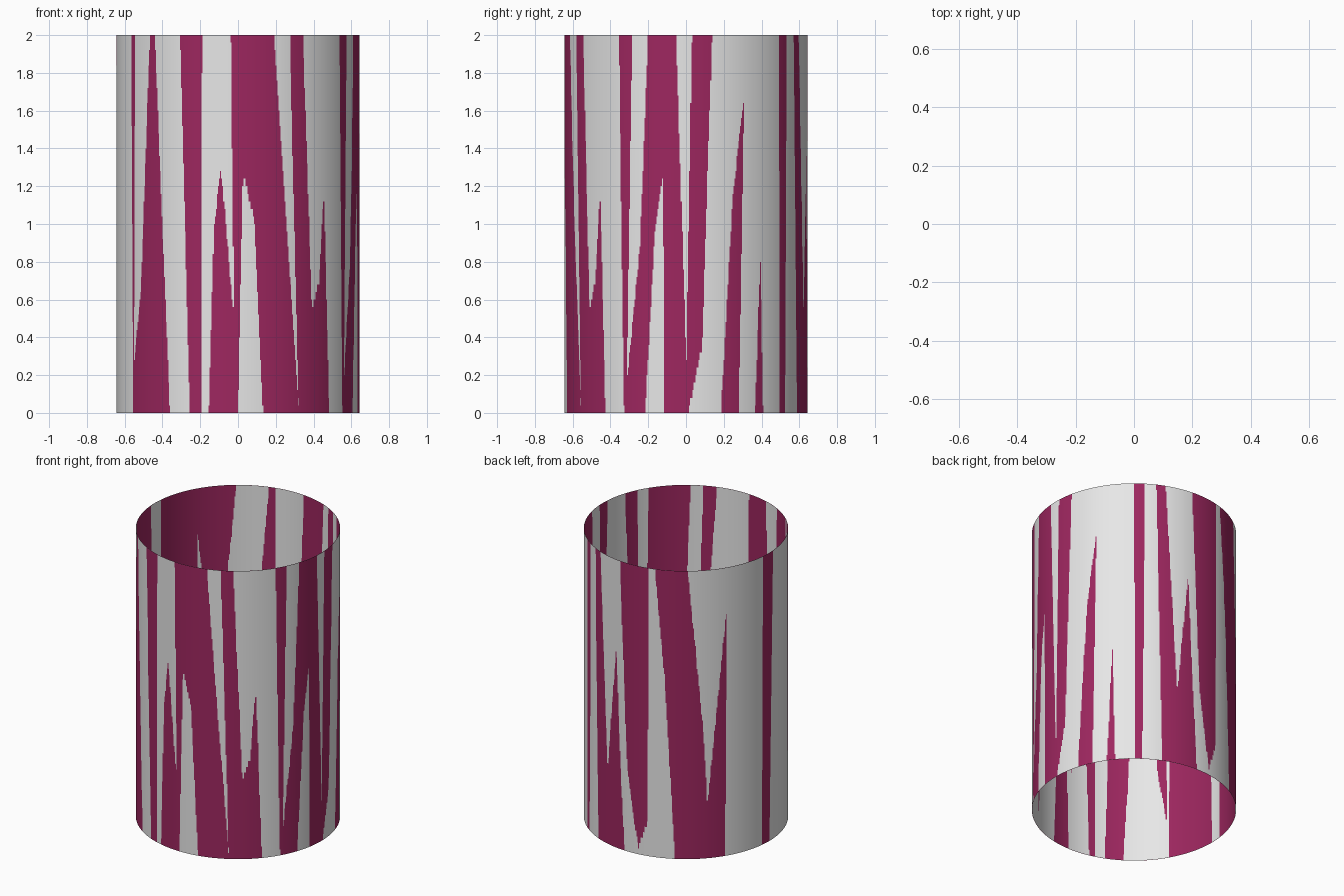
import bpy, bmesh, math

if "Cube" in bpy.data.objects:
    bpy.data.objects.remove(bpy.data.objects["Cube"])

R, H = 0.643, 2.0          # outer radius, height
COLS, ROWS = 720, 50


def material(name, rgb):
    m = bpy.data.materials.new(name)
    m.diffuse_color = (*rgb, 1)
    m.use_nodes = True
    m.node_tree.nodes["Principled BSDF"].inputs["Base Color"].default_value = m.diffuse_color
    return m


GREY = material("light grey", (0.8, 0.8, 0.8))
MAGENTA = material("dark magenta", (0.34, 0.02, 0.115))


def band(top0, top1, low0, low1):
    """Stripe running the full height."""
    return [(top0, H), (low0, 0), (low1, 0), (top1, H)]


# Stripe outlines as (angle in degrees from the front, height)
front = [
    [(-61.7, 2), (-59.8, 0), (-34, 0), (-43.1, 2), (-46.4, 2), (-53, .65), (-58.9, .25), (-58, 2)],
    band(-28.5, -17.2, -23.3, -17.7),
    [(-3.3, 2), (-1.9, .5), (-8, 1.29), (-11.4, 1), (-13.8, 0), (0, 0), (2.4, 1.27), (7.6, 1.02),
     (11.9, 0), (48.5, 0), (45.1, 1.19), (41.8, .7), (37.5, .55), (32.3, 2), (25.3, 2),
     (29.9, .01), (17.2, 2)],
]
right = [
    [(56.5, 2), (59.3, 0), (70.3, 0), (75.2, .95), (79.1, 1.27), (79.6, 0), (91, 0), (97.6, .35),
     (102.4, 2), (92.8, 2), (90.2, .25), (85.3, 2), (71.8, 2), (67.7, .87), (60.9, .17), (63.6, 2)],
    [(106.7, 0), (112.8, 1.18), (118.5, 1.65), (115.9, 0)],
    [(124.6, 0), (127.8, .83), (129.3, 0)],
]
back = [
    band(140, 146.2, 140.7, 144.6),
    [(152.7, 2), (156, 0), (178, 0), (175, .6), (172, 1.39), (165, .52), (158, 2)],
    [(174.7, 2), (180, .56), (187, .05), (193, .24), (193.7, 2)],
    [(197.3, 2), (203, 1.23), (208.8, 0), (237.5, 0), (238.7, 1.75), (233, 1.08), (227, .35),
     (225, .86), (216, 2)],
    band(264, 273.5, 263, 270),
]
stripes = front + right + back


def in_stripe(a, z):
    """Even-odd test against all stripe outlines."""
    inside = False
    for poly in stripes:
        for (a0, z0), (a1, z1) in zip(poly, poly[1:] + poly[:1]):
            if (z0 > z) != (z1 > z) and a < a0 + (z - z0) * (a1 - a0) / (z1 - z0):
                inside = not inside
    return inside


def shell(name, radius, inward):
    """Open tube; the inner one faces inward and has the colours swapped."""
    bm = bmesh.new()
    rings = []
    for r in range(ROWS + 1):
        ring = []
        for c in range(COLS):
            t = math.radians(-90 + 360 * c / COLS)
            ring.append(bm.verts.new((radius * math.sin(t), -radius * math.cos(t), H * r / ROWS)))
        rings.append(ring)
    for r in range(ROWS):
        for c in range(COLS):
            n = (c + 1) % COLS
            quad = [rings[r][c], rings[r][n], rings[r + 1][n], rings[r + 1][c]]
            f = bm.faces.new(quad[::-1] if inward else quad)
            f.smooth = True
            f.material_index = int(pattern[r][c] != inward)
    me = bpy.data.meshes.new(name)
    bm.to_mesh(me)
    bm.free()
    me.materials.append(GREY)
    me.materials.append(MAGENTA)
    ob = bpy.data.objects.new(name, me)
    bpy.context.collection.objects.link(ob)
    return ob


def wrap(a):
    # outlines span -62 to 274 degrees
    return a + 360 if a < -75 else a


pattern = [[in_stripe(wrap(-90 + 360 * (c + .5) / COLS), H * (r + .5) / ROWS)
            for c in range(COLS)] for r in range(ROWS)]

# Outer wall and inner wall of the thin tube
shell("outer_wall", R, False)
shell("inner_wall", R - 0.002, True)
